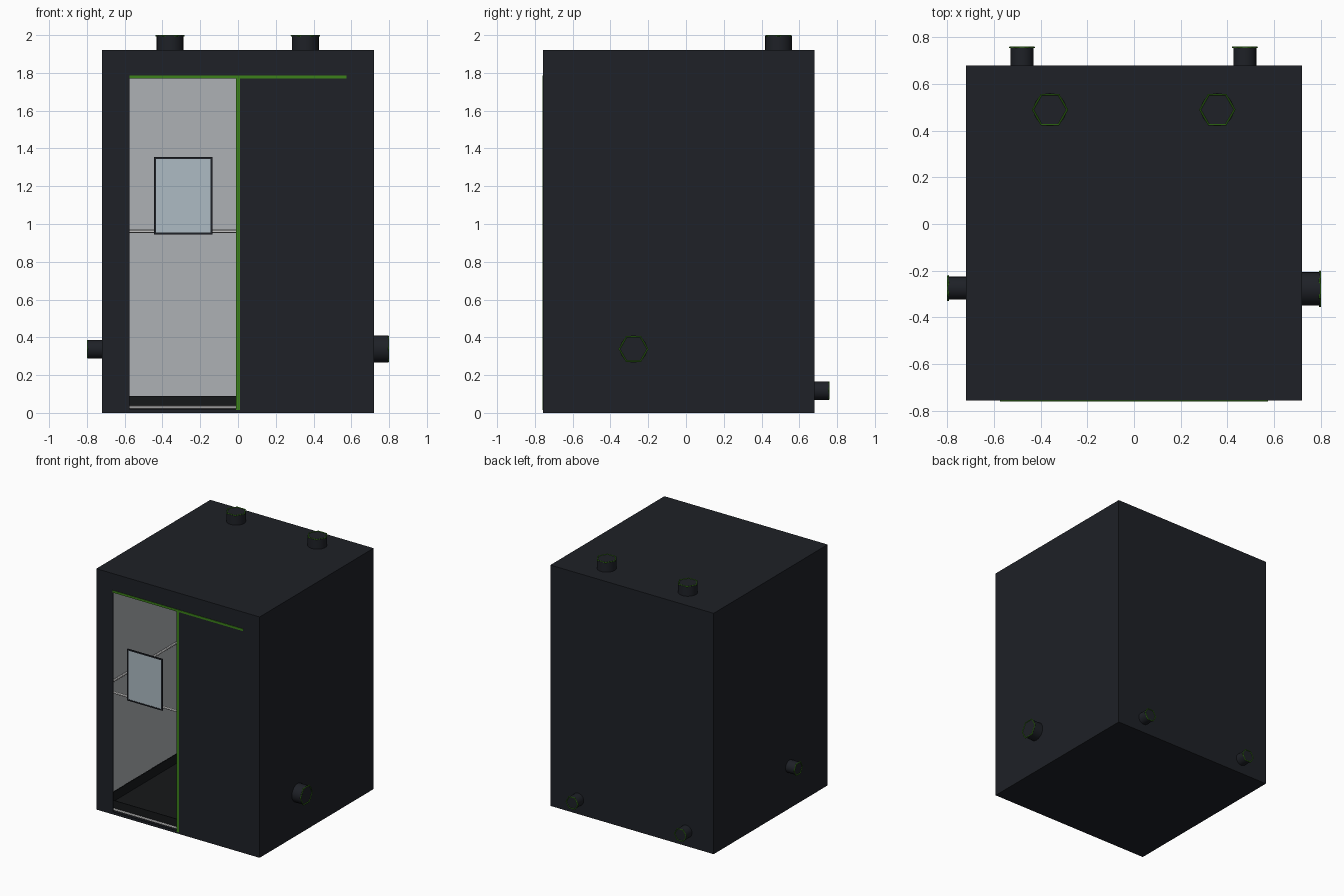
import bpy
from math import radians
from mathutils import Vector

if "Cube" in bpy.data.objects:
    bpy.data.objects.remove(bpy.data.objects["Cube"])


def material(name, r, g, b):
    m = bpy.data.materials.new(name)
    m.diffuse_color = (r, g, b, 1)
    m.use_nodes = True
    m.node_tree.nodes["Principled BSDF"].inputs["Base Color"].default_value = m.diffuse_color
    return m


BLACK = material("black_fabric", 0.013, 0.015, 0.02)
TRAY = material("tray_black", 0.008, 0.009, 0.01)
GREEN = material("green_trim", 0.045, 0.22, 0.01)
SILVER = material("silver_lining", 0.42, 0.44, 0.46)
WHITE = material("white_pole", 0.8, 0.8, 0.8)
GLASS = material("window_film", 0.42, 0.5, 0.55)


def finish(name, mat):
    o = bpy.context.object
    o.name = name
    o.data.materials.append(mat)
    return o


def box(name, mat, x0, x1, y0, y1, z0, z1):
    bpy.ops.mesh.primitive_cube_add(
        size=1, location=((x0 + x1) / 2, (y0 + y1) / 2, (z0 + z1) / 2))
    bpy.context.object.scale = (x1 - x0, y1 - y0, z1 - z0)
    return finish(name, mat)


def pole(name, a, b, r=0.009):
    a, b = Vector(a), Vector(b)
    d = b - a
    bpy.ops.mesh.primitive_cylinder_add(
        vertices=12, radius=r, depth=d.length, location=(a + b) / 2,
        rotation=d.to_track_quat('Z', 'Y').to_euler())
    finish(name, WHITE)
    bpy.ops.object.shade_smooth_by_angle()


def port(name, base, direction, rot, r, length=0.077):
    base, d = Vector(base), Vector(direction)
    # round sleeve with a hexagonal drawstring at its mouth
    bpy.ops.mesh.primitive_cylinder_add(
        vertices=24, radius=r, depth=length,
        location=base + d * length / 2, rotation=rot)
    finish(name + "_sleeve", BLACK)
    bpy.ops.object.shade_smooth_by_angle()
    bpy.ops.mesh.primitive_torus_add(
        major_segments=6, minor_segments=6, major_radius=r + 0.003,
        minor_radius=0.004, location=base + d * length, rotation=rot)
    finish(name + "_drawstring", GREEN)


W, YF, YB, H, T = 0.72, -0.756, 0.68, 1.92, 0.008   # tent shell
L, TOP, BOT = -0.575, 1.775, 0.02                   # door opening

# outer fabric, front left open where the door is unzipped
box("floor", BLACK, -W, W, YF, YB, 0, T)
box("roof", BLACK, -W, W, YF, YB, H - T, H)
box("back_wall", BLACK, -W, W, YB - T, YB, 0, H)
for s, n in ((-1, "left"), (1, "right")):
    a, b = sorted((s * W, s * (W - T)))
    box(n + "_wall", BLACK, a, b, YF, YB, 0, H)
box("front_left_strip", BLACK, -W, L, YF, YF + T, 0, H)
box("front_closed_door", BLACK, 0, W, YF, YF + T, 0, H)
box("front_top_strip", BLACK, L, 0, YF, YF + T, TOP, H)
box("front_sill", BLACK, L, 0, YF, YF + T, 0, BOT)

# reflective lining
i, j = W - T, W - 2 * T + 0.004
box("back_lining", SILVER, -i, i, YB - T - 0.004, YB - T, T, H - T)
box("left_lining", SILVER, -i, -j, YF + T, YB - T, T, H - T)
box("right_lining", SILVER, j, i, YF + T, YB - T, T, H - T)
box("roof_lining", SILVER, -i, i, YF + T, YB - T, H - T - 0.004, H - T)
box("door_lining", SILVER, 0, i, YF + T, YF + T + 0.004, T, H - T)

# floor tray
tx, t0, t1 = 0.685, -0.715, 0.645
box("tray_base", TRAY, -tx, tx, t0, t1, 0.009, 0.015)
box("tray_front", TRAY, -tx, tx, t0, t0 + 0.006, 0.009, 0.09)
box("tray_back", TRAY, -tx, tx, t1 - 0.006, t1, 0.009, 0.09)
box("tray_left", TRAY, -tx, -tx + 0.006, t0, t1, 0.009, 0.09)
box("tray_right", TRAY, tx - 0.006, tx, t0, t1, 0.009, 0.09)

# pole frame
px, p0, p1 = 0.697, -0.733, 0.657
for z in (0.03, 0.962, 1.892):
    for y in (p0, p1):
        pole("cross_pole", (-px, y, z), (px, y, z))
    for x in (-px, px):
        pole("side_pole", (x, p0, z), (x, p1, z))
for x in (-px, px):
    for y in (p0, p1):
        pole("corner_pole", (x, y, 0.01), (x, y, 1.9))

# zips
box("top_zip", GREEN, -0.575, 0.575, -0.76, -0.75, 1.77, 1.787)
box("centre_zip", GREEN, -0.01, 0.01, -0.76, -0.75, 0.015, 1.778)

# viewing window with slim frame
box("window_pane", GLASS, -0.435, -0.145, -0.758, -0.753, 0.955, 1.345)
for x in (-0.445, -0.145):
    box("window_frame_side", BLACK, x, x + 0.01, -0.761, -0.751, 0.945, 1.355)
for z in (0.945, 1.345):
    box("window_frame_rail", BLACK, -0.435, -0.145, -0.761, -0.751, z, z + 0.01)

# duct and cable ports
q = radians(90)
for x, n in ((-0.36, "left"), (0.357, "right")):
    port(n + "_roof_port", (x, 0.49, H), (0, 0, 1), (0, 0, 0), 0.071)
for x, n in ((-0.48, "left"), (0.475, "right")):
    port(n + "_back_port", (x, YB, 0.118), (0, 1, 0), (q, 0, 0), 0.049)
port("left_side_port", (-W, -0.275, 0.338), (-1, 0, 0), (q, 0, q), 0.049)
port("right_side_port", (W, -0.278, 0.338), (1, 0, 0), (q, 0, q), 0.072)
